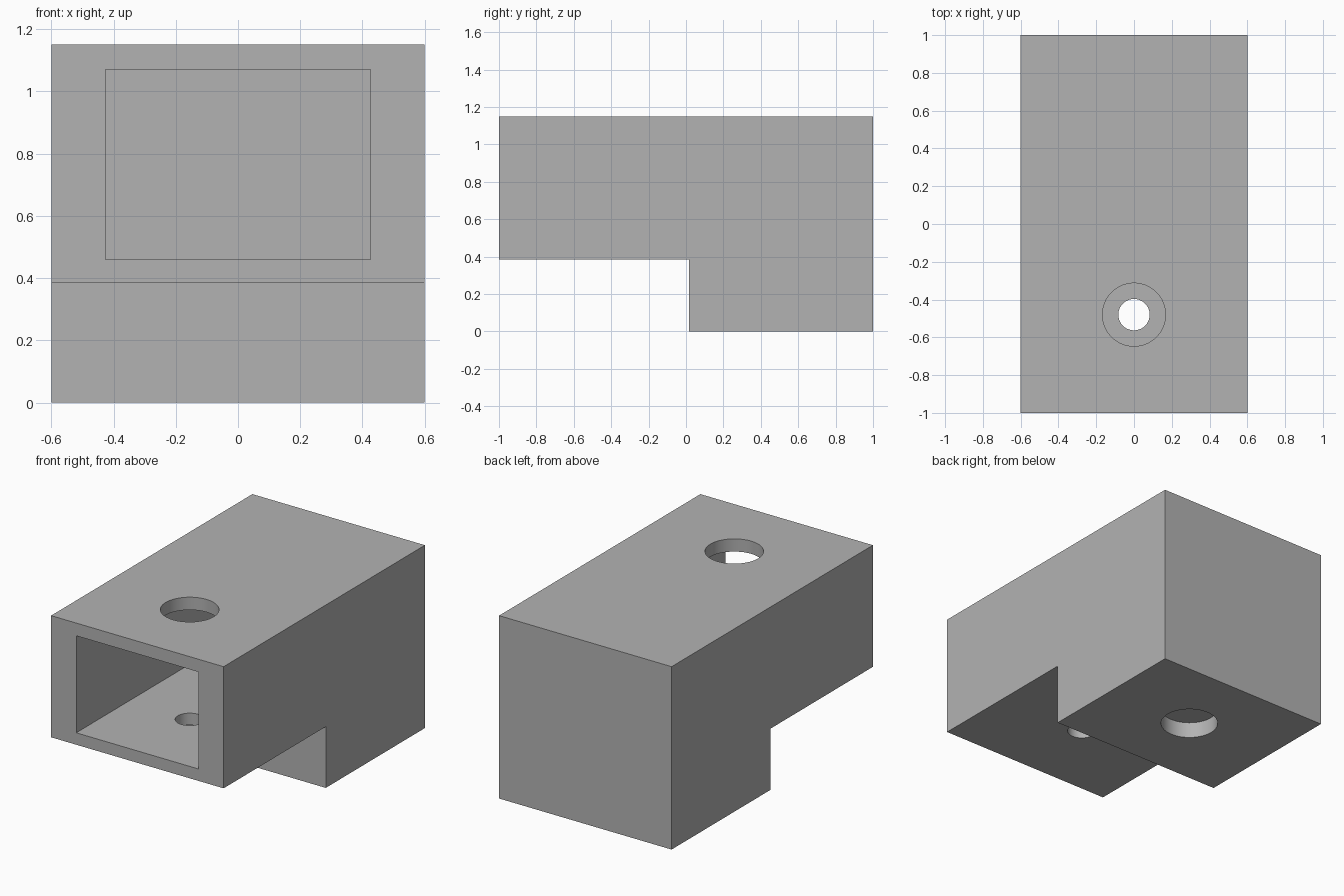
import bpy
import bmesh
from math import radians

cube = bpy.data.objects.get("Cube")
if cube:
    bpy.data.objects.remove(cube, do_unlink=True)

HALF_W, HEIGHT = 0.6, 1.15
STEP_Y, STEP_Z = 0.015, 0.385
FLOOR_Z, CEIL_Z = 0.46, 1.07
MARGIN = 0.1

grey = bpy.data.materials.new("plain grey")
grey.use_nodes = True
grey.diffuse_color = (0.45, 0.45, 0.45, 1)
grey.node_tree.nodes["Principled BSDF"].inputs["Base Color"].default_value = (0.45, 0.45, 0.45, 1)


def extrude_side_profile(name, points, half_width):
    """Extrude a (y, z) outline across x."""
    bm = bmesh.new()
    face = bm.faces.new([bm.verts.new((-half_width, y, z)) for y, z in points])
    out = bmesh.ops.extrude_face_region(bm, geom=[face])
    verts = [v for v in out["geom"] if isinstance(v, bmesh.types.BMVert)]
    bmesh.ops.translate(bm, verts=verts, vec=(2 * half_width, 0, 0))
    bmesh.ops.recalc_face_normals(bm, faces=bm.faces)
    mesh = bpy.data.meshes.new(name)
    bm.to_mesh(mesh)
    bm.free()
    obj = bpy.data.objects.new(name, mesh)
    bpy.context.collection.objects.link(obj)
    mesh.materials.append(grey)
    return obj


def round_cutter(name, radius, y, z0, z1):
    bpy.ops.mesh.primitive_cylinder_add(vertices=64, radius=radius, depth=z1 - z0,
                                        location=(0, y, (z0 + z1) / 2))
    obj = bpy.context.object
    obj.name = name
    obj.data.materials.append(grey)
    return obj


def cut(body, cutter):
    cutter.hide_render = True
    mod = body.modifiers.new(cutter.name, 'BOOLEAN')
    mod.operation = 'DIFFERENCE'
    mod.solver = 'EXACT'
    mod.object = cutter
    bpy.context.view_layer.objects.active = body
    bpy.ops.object.modifier_apply(modifier=mod.name)
    bpy.data.objects.remove(cutter, do_unlink=True)


# Stepped block
body = extrude_side_profile("stepped_housing", [
    (-1, STEP_Z), (STEP_Y, STEP_Z), (STEP_Y, 0), (1, 0), (1, HEIGHT), (-1, HEIGHT)], HALF_W)

# Rectangular pocket open at the front
front, back = -1 - MARGIN, 0.83
cut(body, extrude_side_profile("pocket_cutter", [
    (front, FLOOR_Z), (back, FLOOR_Z), (back, CEIL_Z), (front, CEIL_Z)], 0.425))

# Wide hole in the roof, narrow hole in the floor, blind recess under the foot
cut(body, round_cutter("roof_hole_cutter", 0.167, -0.48, CEIL_Z - MARGIN, HEIGHT + MARGIN))
cut(body, round_cutter("floor_hole_cutter", 0.083, -0.48, STEP_Z - MARGIN, FLOOR_Z + MARGIN))
cut(body, round_cutter("foot_recess_cutter", 0.167, 0.508, -MARGIN, 0.1))

# Smooth hole walls, crisp edges elsewhere
bpy.ops.object.select_all(action='DESELECT')
body.select_set(True)
bpy.context.view_layer.objects.active = body
bpy.ops.object.shade_smooth_by_angle(angle=radians(30))
